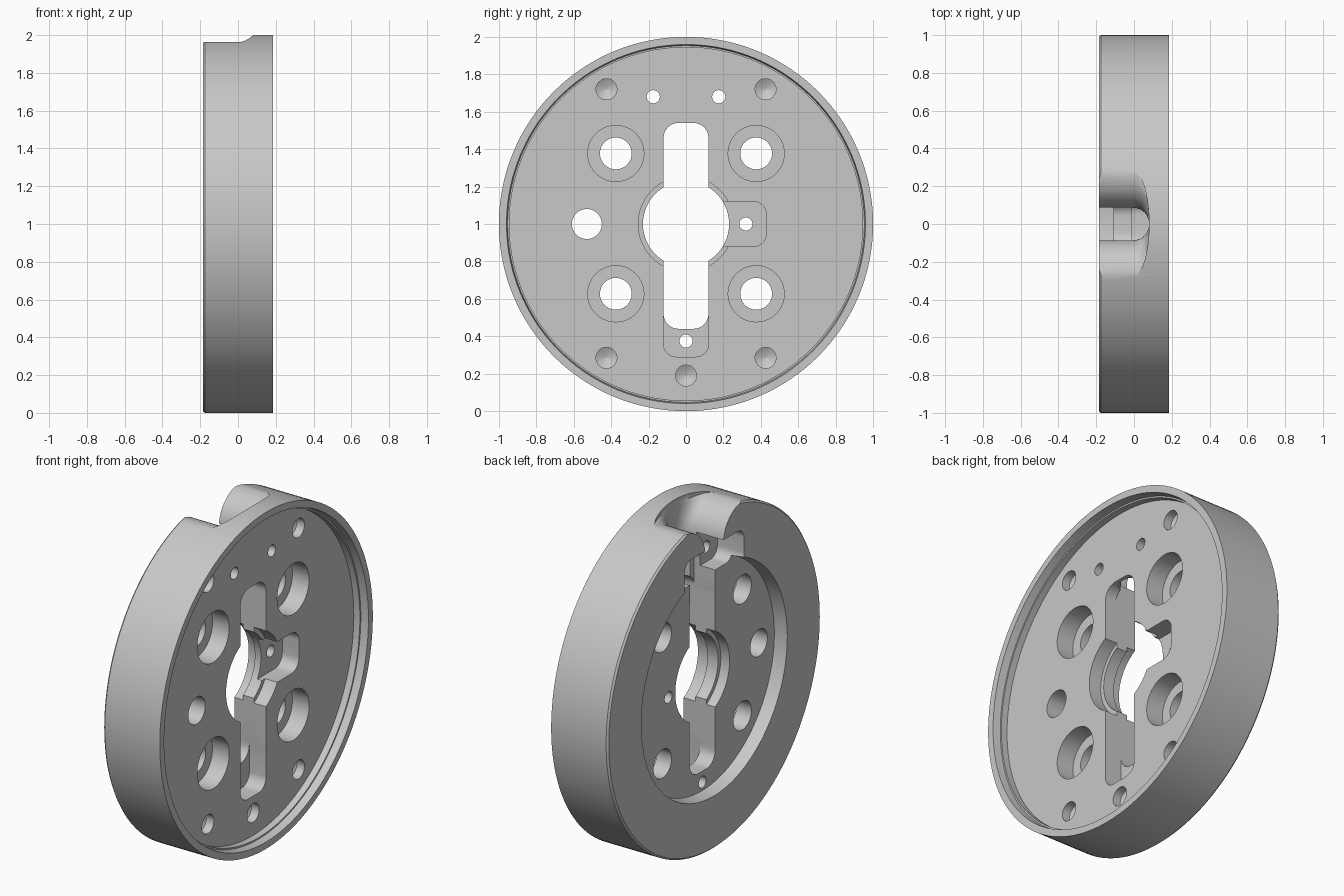
import bpy, bmesh
from math import sin, cos, pi

cube = bpy.data.objects.get("Cube")
if cube:
    bpy.data.objects.remove(cube, do_unlink=True)

metal = bpy.data.materials.new("plain_grey")
metal.use_nodes = True
GREY = (0.58, 0.58, 0.58, 1)
metal.diffuse_color = GREY
metal.node_tree.nodes["Principled BSDF"].inputs["Base Color"].default_value = GREY

cutters = bpy.data.collections.new("cutters")
bpy.context.scene.collection.children.link(cutters)


def finish(name, bm, collection):
    bmesh.ops.recalc_face_normals(bm, faces=bm.faces)
    mesh = bpy.data.meshes.new(name)
    bm.to_mesh(mesh)
    bm.free()
    mesh.materials.append(metal)
    obj = bpy.data.objects.new(name, mesh)
    collection.objects.link(obj)
    return obj


def skin(bm, rings, looped=False):
    """Bridge successive rings; cap the ends unless the profile is a loop."""
    for a, b in zip(rings, rings[1:] + rings[:1] if looped else rings[1:]):
        n = len(a)
        for i in range(n):
            j = (i + 1) % n
            bm.faces.new((a[i], a[j], b[j], b[i]))
    if not looped:
        bm.faces.new(rings[0])
        bm.faces.new(rings[-1])


def lathe(name, profile, collection, y=0, z=1, seg=40, looped=False):
    """Turn (x, radius) pairs about an axis parallel to x."""
    bm = bmesh.new()
    rings = [[bm.verts.new((x, y + r * cos(2 * pi * i / seg), z + r * sin(2 * pi * i / seg)))
              for i in range(seg)] for x, r in profile]
    skin(bm, rings, looped)
    return finish(name, bm, collection)


def rounded_prism(name, x0, x1, y0, y1, z0, z1, r):
    """Rounded rectangle in the disc plane, extruded along x."""
    corners = [(y1 - r, z1 - r), (y0 + r, z1 - r), (y0 + r, z0 + r), (y1 - r, z0 + r)]
    outline = []
    for k, (cy, cz) in enumerate(corners):
        for i in range(9):
            a = (k + i / 8) * pi / 2
            outline.append((cy + r * cos(a), cz + r * sin(a)))
    bm = bmesh.new()
    skin(bm, [[bm.verts.new((x, y, z)) for y, z in outline] for x in (x0, x1)])
    finish(name, bm, cutters)


def flared_throat(name):
    """Radial channel, open to the back, with a filleted mouth at the rim."""
    layers = [(1.45, 0.085)]
    for i in range(13):
        a = i / 12 * pi / 2
        layers.append((1.778 + 0.185 * sin(a), 0.27 - 0.185 * cos(a)))
    layers.append((2.2, 0.27))
    bm = bmesh.new()
    rings = []
    for z, w in layers:
        pts = [(-0.31, -w)]
        pts += [(0.08 * cos(a), w * sin(a)) for a in [(i / 24 - 0.5) * pi for i in range(25)]]
        pts.append((-0.31, w))
        rings.append([bm.verts.new((x, y, z)) for x, y in pts])
    skin(bm, rings)
    finish(name, bm, cutters)


BACK, BACK_FLOOR = -0.186, -0.108
FRONT, FRONT_FLOOR = 0.186, 0.1
MID = -0.01

# Turned ring: recessed faces, stepped front lip, stepped central bore
body = lathe("disc_body", [
    (BACK_FLOOR, 0.255), (BACK_FLOOR, 0.675), (BACK, 0.685), (BACK, 0.99), (-0.175, 1.0),
    (FRONT, 1.0), (FRONT, 0.959), (0.14, 0.953), (0.14, 0.944), (FRONT_FLOOR, 0.944),
    (FRONT_FLOOR, 0.255), (0.02, 0.255), (0.02, 0.23), (-0.05, 0.23), (-0.05, 0.255)],
    bpy.context.scene.collection, seg=144, looped=True)

# Through slot, its taller back half, and the pockets around it
for dims in [
    (-0.3, 0.3, -0.12, 0.12, 0.44, 1.54, 0.08),
    (-0.29, 0.03, -0.119, 0.119, 1.3, 1.69, 0.05),
    (MID, 0.28, -0.121, 0.121, 0.29, 0.6, 0.07),
    (MID, 0.28, 0.0, 0.43, 0.88, 1.12, 0.07),
    (-0.28, MID, -0.28, 0.28, 1.59, 1.8, 0.06),
]:
    rounded_prism("pocket_cutter", *dims)

# Counterbored bolt holes
for y in (-0.375, 0.375):
    for z in (0.627, 1.377):
        lathe("bolt_cutter", [(-0.26, 0.085), (MID, 0.085), (MID, 0.15), (0.26, 0.15)],
              cutters, y, z)

# Plain holes
for y, z, r in ((-0.53, 1, 0.08), (-0.175, 1.68, 0.035), (0.175, 1.68, 0.035),
                (0.32, 1, 0.035), (0, 0.375, 0.035)):
    lathe("hole_cutter", [(-0.26, r), (0.26, r)], cutters, y, z)

# Blind drilled holes with conical ends
for y, z in ((-0.425, 1.72), (0.425, 1.72), (-0.425, 0.285), (0.425, 0.285), (0, 0.19)):
    lathe("drill_cutter", [(0.02, 0.001), (0.05, 0.056), (0.26, 0.056)], cutters, y, z)

# Flared channel at the top
flared_throat("throat_cutter")

# Carve everything out in one pass
bpy.context.view_layer.objects.active = body
mod = body.modifiers.new("carve", "BOOLEAN")
mod.operation = "DIFFERENCE"
mod.solver = "EXACT"
mod.operand_type = "COLLECTION"
mod.collection = cutters
bpy.ops.object.modifier_apply(modifier=mod.name)
for cutter in list(cutters.objects):
    bpy.data.objects.remove(cutter, do_unlink=True)
bpy.data.collections.remove(cutters)

bpy.ops.object.select_all(action="DESELECT")
body.select_set(True)
bpy.ops.object.shade_smooth_by_angle(angle=pi / 6)
